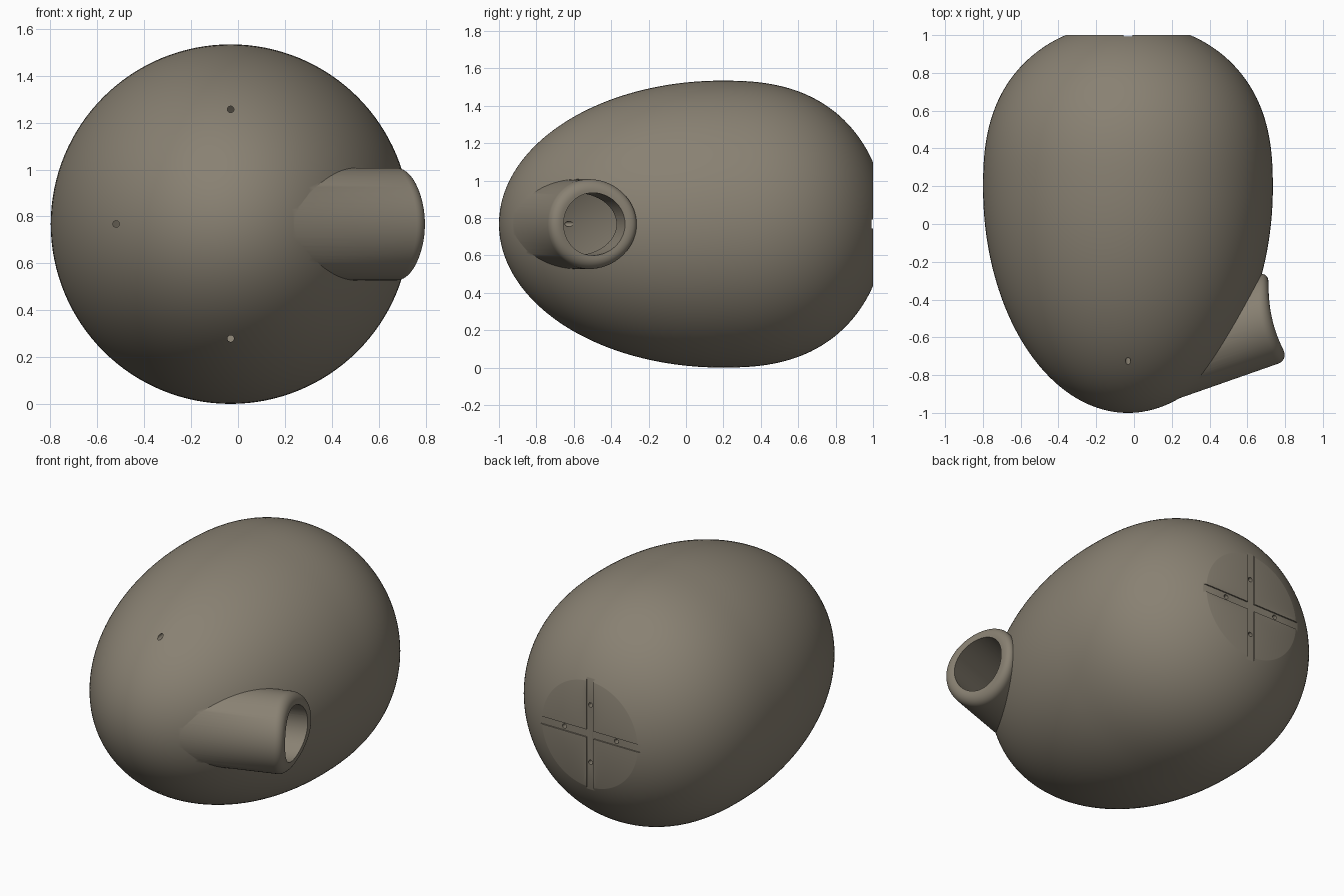
import bpy, bmesh
from math import sin, cos, pi, radians, sqrt
from mathutils import Vector, Matrix

if "Cube" in bpy.data.objects:
    bpy.data.objects.remove(bpy.data.objects["Cube"])

CX, CZ = -0.032, 0.77          # egg axis, running along y
R, MID, FRONT, BACK = 0.767, 0.19, 1.19, 0.878
POWER = 2.55                   # fullness of the blunt back half
WALL = 0.06


def make_object(name, bm):
    bmesh.ops.recalc_face_normals(bm, faces=bm.faces[:])
    me = bpy.data.meshes.new(name)
    bm.to_mesh(me)
    bm.free()
    ob = bpy.data.objects.new(name, me)
    bpy.context.collection.objects.link(ob)
    return ob


def lathe(name, profile, frame, n=96, warp=None):
    """Spin (radius, height) points about local z; radius 0 makes a pole."""
    bm = bmesh.new()
    rings = []
    for r, h in profile:
        count = 1 if r < 1e-6 else n
        ring = []
        for i in range(count):
            a = 2 * pi * i / n
            p = Vector((r * cos(a), r * sin(a), h))
            if warp:
                p = warp(p)
            ring.append(bm.verts.new(frame @ p))
        rings.append(ring)
    for a, b in zip(rings, rings[1:]):
        for i in range(n):
            j = (i + 1) % n
            quad = [a[i % len(a)], a[j % len(a)], b[j % len(b)], b[i % len(b)]]
            bm.faces.new(list(dict.fromkeys(quad)))
    return make_object(name, bm)


def y_frame(x, y, z, spin=0.0):
    """Local z points along world +y."""
    return (Matrix.Translation((x, y, z)) @ Matrix.Rotation(-pi / 2, 4, 'X')
            @ Matrix.Rotation(spin, 4, 'Z'))


def rod(name, x, y, z, r, half):
    return lathe(name, [(0, -half), (r, -half), (r, half), (0, half)],
                 y_frame(x, y, z, 0.07), 22)


def box(name, centre, size):
    bm = bmesh.new()
    bmesh.ops.create_cube(bm, size=1)
    for v in bm.verts:
        v.co = Vector(centre) + v.co * Vector(size)
    return make_object(name, bm)


def egg_profile(inset, flat_y):
    """Long pointed front half, fuller back half, cut flat at the back."""
    r, f, b = R - inset, FRONT - inset, BACK - inset
    pts = [(r * sin(pi / 2 * i / 44), MID - f * cos(pi / 2 * i / 44)) for i in range(45)]
    d = flat_y - MID

    def radius(t):
        return r * sqrt(1 - (t / b) ** POWER)
    pts += [(radius(t), MID + t) for t in
            (d * sin(pi / 2 * i / 30) for i in range(1, 31))]
    pts.append((0, flat_y))
    pts[0] = (0, MID - f)
    return pts


def boolean(target, tool, op):
    m = target.modifiers.new(op, 'BOOLEAN')
    m.operation, m.solver, m.object = op, 'EXACT', tool
    dg = bpy.context.evaluated_depsgraph_get()
    me = bpy.data.meshes.new_from_object(target.evaluated_get(dg))
    target.modifiers.clear()
    target.data = me
    bpy.data.objects.remove(tool)


# Egg body
egg_frame = y_frame(CX, 0, CZ)
shell = lathe("egg_shell", egg_profile(0, 1.0), egg_frame, 128)

# Angled entrance spout with a rounded rim and a slightly dished end
tilt = radians(19.3)
axis = Vector((cos(tilt), sin(tilt), 0))
side = Vector((-sin(tilt), cos(tilt), 0))
spout_frame = Matrix.Translation(side * -0.71) @ Matrix((
    (side.x, 0, axis.x, 0), (side.y, 0, axis.y, 0), (0, 1, 0, CZ), (0, 0, 0, 1)))


def dish(p):
    if p.z > 0.3:
        p.z += 0.12 * p.x + 0.7 * p.x ** 2
    return p


rim = [(0.18 + 0.06 * cos(pi / 2 * i / 10), 0.465 + 0.06 * sin(pi / 2 * i / 10))
       for i in range(11)]
spout = lathe("spout", [(0, -0.2), (0.24, -0.2)] + rim + [(0.15, 0.525), (0, 0.525)],
              spout_frame, 96, dish)
boolean(shell, spout, 'UNION')

# Hollow inside and bore through the spout
boolean(shell, lathe("cavity", egg_profile(WALL, 1.0 - WALL), egg_frame, 128), 'DIFFERENCE')
boolean(shell, lathe("bore", [(0, 0.1), (0.167, 0.1), (0.167, 0.8), (0, 0.8)],
                     spout_frame, 96), 'DIFFERENCE')

# Shallow crossed grooves on the flat back
boolean(shell, box("groove_x", (CX, 1.0, CZ), (0.9, 0.016, 0.048)), 'DIFFERENCE')
boolean(shell, box("groove_z", (CX, 1.0, CZ), (0.048, 0.0162, 0.9)), 'DIFFERENCE')

# Small holes: four through the back, three near the front
for dx, dz in ((1, 0), (-1, 0), (0, 1), (0, -1)):
    boolean(shell, rod("back_hole", CX + 0.18 * dx + 0.0007, 0.97,
                       CZ + 0.18 * dz + 0.0005, 0.014, 0.1), 'DIFFERENCE')
hr = 0.489
hy = MID - FRONT * sqrt(1 - (hr / R) ** 2)
for dx, dz in ((-1, 0), (0, 1), (0, -1)):
    boolean(shell, rod("front_hole", CX + hr * dx + 0.0007, hy + 0.03,
                       CZ + hr * dz + 0.0005, 0.014, 0.13), 'DIFFERENCE')

# Settle on the ground and shade smooth, keeping crisp edges
low = min(v.co.z for v in shell.data.vertices)
for v in shell.data.vertices:
    v.co.z -= low
bpy.context.view_layer.objects.active = shell
shell.select_set(True)
bpy.ops.object.shade_smooth_by_angle(angle=radians(30))

# Dark warm grey colour
mat = bpy.data.materials.new("warm_grey")
mat.diffuse_color = (0.25, 0.22, 0.17, 1)
mat.use_nodes = True
mat.node_tree.nodes["Principled BSDF"].inputs["Base Color"].default_value = mat.diffuse_color
shell.data.materials.clear()
shell.data.materials.append(mat)
